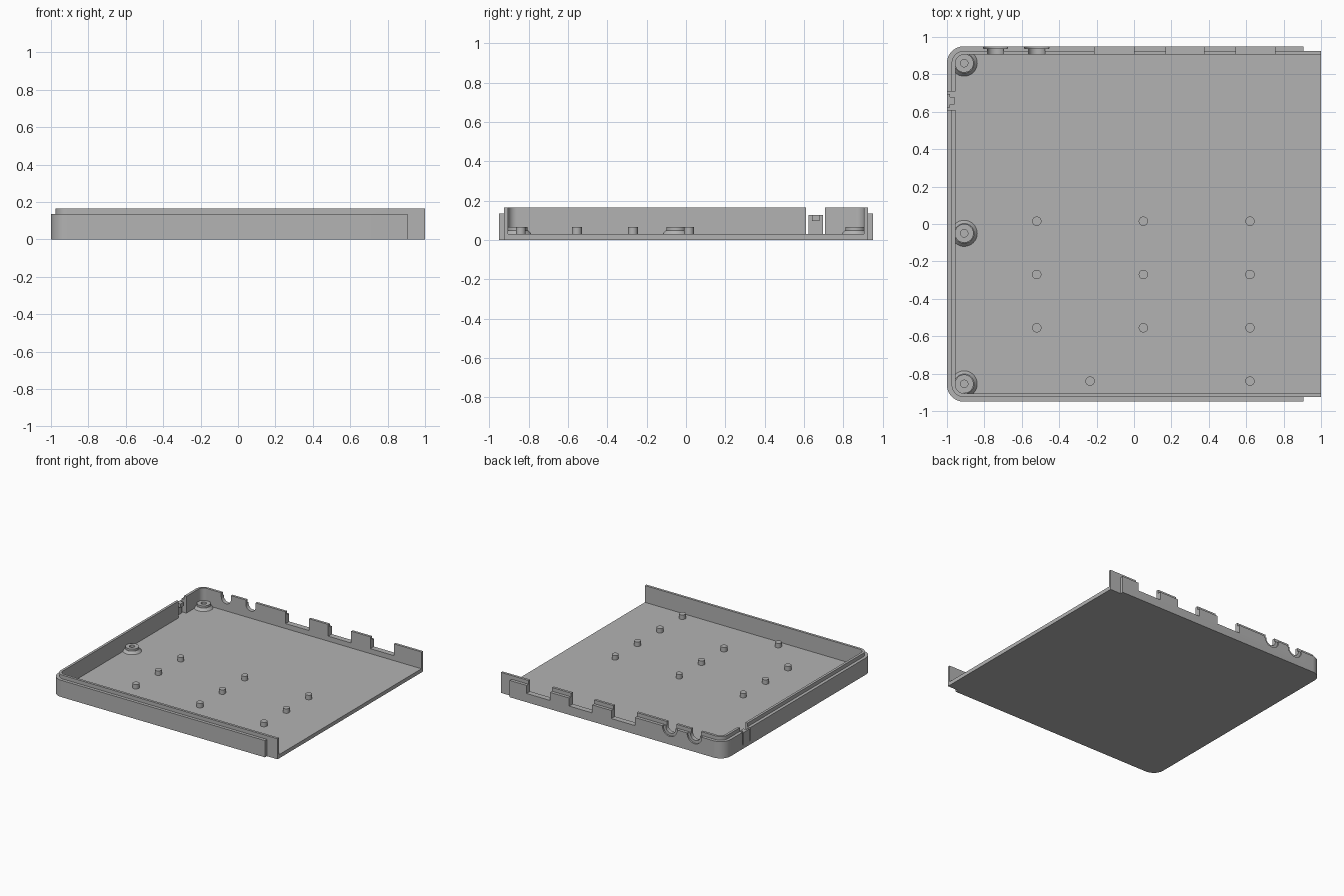
import bpy, bmesh, math

cube = bpy.data.objects.get("Cube")
if cube:
    bpy.data.objects.remove(cube)

grey = bpy.data.materials.new("plain grey")
grey.use_nodes = True
COLOUR = (0.45, 0.45, 0.45, 1)
grey.diffuse_color = COLOUR
grey.node_tree.nodes["Principled BSDF"].inputs["Base Color"].default_value = COLOUR

HALF_Y, CORNER = 0.95, 0.09
FLOOR, RIM, LIP = 0.03, 0.135, 0.165


def finish(name, bm):
    bmesh.ops.recalc_face_normals(bm, faces=bm.faces)
    mesh = bpy.data.meshes.new(name)
    bm.to_mesh(mesh)
    bm.free()
    mesh.materials.append(grey)
    ob = bpy.data.objects.new(name, mesh)
    bpy.context.collection.objects.link(ob)
    return ob


def activate(ob):
    bpy.ops.object.select_all(action='DESELECT')
    ob.select_set(True)
    bpy.context.view_layer.objects.active = ob


def smooth(ob):
    activate(ob)
    bpy.ops.object.shade_smooth_by_angle(angle=math.radians(30))


def tray_prism(name, inset, right, z0, z1):
    """Slab with two rounded corners on the right-hand (-x) side."""
    r, y = CORNER - inset, HALF_Y - CORNER
    pts = [(right, -HALF_Y + inset), (right, HALF_Y - inset)]
    for cy, start in ((y, 90), (-y, 180)):
        for i in range(13):
            a = math.radians(start + i * 7.5)
            pts.append((-1 + CORNER + r * math.cos(a), cy + r * math.sin(a)))
    bm = bmesh.new()
    face = bm.faces.new([bm.verts.new((px, py, z0)) for px, py in pts])
    top = bmesh.ops.extrude_face_region(bm, geom=[face])["geom"]
    for v in top:
        if isinstance(v, bmesh.types.BMVert):
            v.co.z = z1
    return finish(name, bm)


def box(name, x0, x1, y0, y1, z0, z1):
    bm = bmesh.new()
    for v in bmesh.ops.create_cube(bm, size=1)["verts"]:
        v.co = (x1 if v.co.x > 0 else x0, y1 if v.co.y > 0 else y0,
                z1 if v.co.z > 0 else z0)
    return finish(name, bm)


def lathe(name, profile, steps=32):
    """Revolve (radius, height) points around z."""
    bm = bmesh.new()
    vs = [bm.verts.new((r, 0, z)) for r, z in profile]
    es = [bm.edges.new(p) for p in zip(vs, vs[1:])]
    bmesh.ops.spin(bm, geom=vs + es, cent=(0, 0, 0), axis=(0, 0, 1),
                   angle=2 * math.pi, steps=steps)
    bmesh.ops.remove_doubles(bm, verts=bm.verts, dist=1e-5)
    return finish(name, bm)


def combine(ob, other, operation):
    activate(ob)
    mod = ob.modifiers.new("cut", 'BOOLEAN')
    mod.object, mod.operation, mod.solver = other, operation, 'EXACT'
    bpy.ops.object.modifier_apply(modifier=mod.name)
    bpy.data.objects.remove(other)


# Tray: outer rim plus taller inner lip, then hollowed
tray = tray_prism("tray", 0, 0.905, 0, RIM)
combine(tray, tray_prism("lip", 0.025, 1, 0, LIP), 'UNION')
combine(tray, tray_prism("cavity", 0.045, 1.2, FLOOR, 0.3), 'DIFFERENCE')

# Rectangular port openings in the back wall
for x0, x1 in ((-0.21, 0), (0.17, 0.375), (0.545, 0.755)):
    combine(tray, box("port", x0, x1, 0.88, 1, 0.07, 0.3), 'DIFFERENCE')

# Round socket openings with a wider shallow recess outside
for x in (-0.74, -0.52):
    for r, y0 in ((0.043, 0.88), (0.065, 0.938)):
        hole = lathe("socket", [(0, 0), (r, 0), (r, 0.1), (0, 0.1)])
        hole.rotation_euler.x = -math.pi / 2
        hole.location = (x, y0, 0.13)
        combine(tray, hole, 'DIFFERENCE')
        slot = box("slot", x - r, x + r, y0, y0 + 0.1, 0.13, 0.3)
        combine(tray, slot, 'DIFFERENCE')

# Gap in the side wall for the snap latch
combine(tray, box("gap", -1.1, -0.94, 0.61, 0.708, FLOOR, 0.3), 'DIFFERENCE')
smooth(tray)
box("latch_tongue", -1, -0.985, 0.622, 0.696, FLOOR, 0.128)
box("latch_catch", -0.985, -0.96, 0.64, 0.68, 0.098, 0.128)

# Screw bosses along the closed side
for i, y in enumerate((0.86, -0.05, -0.855)):
    boss = lathe(f"screw_boss_{i + 1}",
                 [(0.07, FLOOR), (0.053, 0.05), (0.05, 0.05), (0.05, 0.066),
                  (0.02, 0.066), (0.02, FLOOR + 0.002), (0, FLOOR + 0.002)])
    boss.location = (-0.908, y, 0)
    smooth(boss)

# Standoff pegs on the floor
spots = [(x, y) for x in (-0.52, 0.05, 0.62) for y in (0.015, -0.27, -0.555)]
for i, (x, y) in enumerate(spots + [(-0.235, -0.84), (0.62, -0.84)]):
    peg = lathe(f"peg_{i + 1}", [(0.025, FLOOR), (0.025, 0.066), (0, 0.066)], 24)
    peg.location = (x, y, 0)
    smooth(peg)
